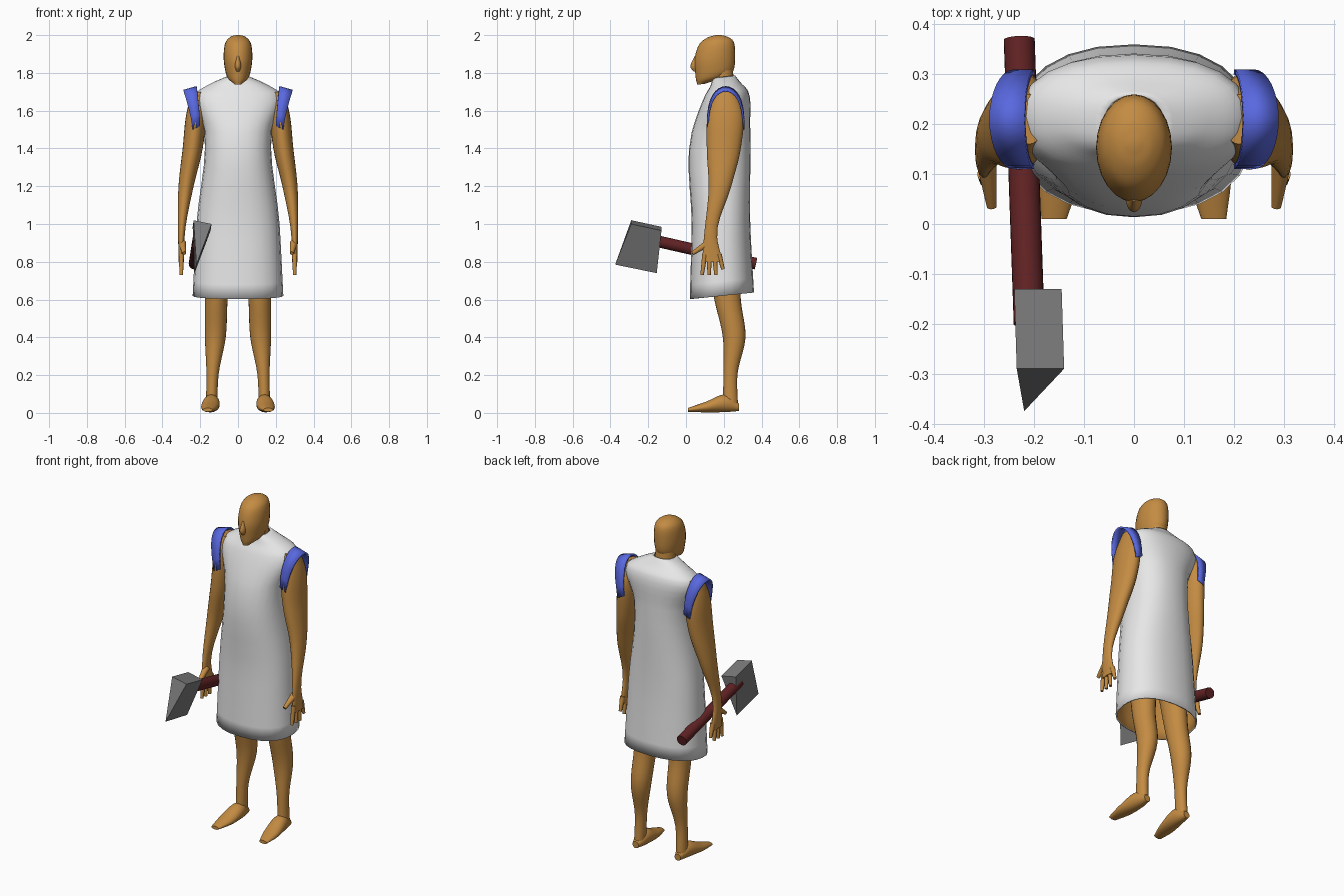
import bpy, bmesh, math
from mathutils import Vector

if "Cube" in bpy.data.objects:
    bpy.data.objects.remove(bpy.data.objects["Cube"])


def material(name, red, green, blue):
    made = bpy.data.materials.new(name)
    made.use_nodes = True
    made.diffuse_color = (red, green, blue, 1)
    shader = next(node for node in made.node_tree.nodes if node.type == 'BSDF_PRINCIPLED')
    shader.inputs["Base Color"].default_value = (red, green, blue, 1)
    return made


skin = material("tan skin", .55, .26, .055)
cloth = material("white cloth", .8, .8, .8)
blue_cloth = material("blue cloth", .1, .14, .75)
wood = material("dark red wood", .12, .016, .017)
steel = material("grey steel", .2, .2, .2)


def spline(keys, steps=5):
    """Smoothly interpolate a few key sections, allowing for uneven spacing."""
    points = [Vector(key) for key in keys]
    spans = [(b - a).length for a, b in zip(points, points[1:])]
    slopes = [(b - a) / span for a, b, span in zip(points, points[1:], spans)]
    tangents = [slopes[0]]
    for before, after, near, far in zip(slopes, slopes[1:], spans, spans[1:]):
        tangents.append((before * far + after * near) / (near + far))
    tangents.append(slopes[-1])
    result = []
    for i, span in enumerate(spans):
        for step in range(steps):
            t = step / steps
            ease = t * t * (3 - 2 * t)
            result.append(points[i].lerp(points[i + 1], ease)
                          + tangents[i] * span * t * (1 - t) ** 2
                          - tangents[i + 1] * span * t * t * (1 - t))
    return result + [points[-1]]


def ring(centre, wide, deep, u=(1, 0, 0), v=(0, 1, 0), power=2, sides=24):
    """Rounded loop with half sizes wide and deep along the directions u and v."""
    loop = []
    for i in range(sides):
        angle = math.tau * i / sides
        c, s = (math.copysign(abs(f(angle)) ** (2 / power), f(angle)) for f in (math.cos, math.sin))
        loop.append(Vector(centre) + Vector(u) * wide * c + Vector(v) * deep * s)
    return loop


def loft(name, rows, materials, solid=True, closed=True, mirror=False, thickness=0):
    """Skin a list of point rows; open shells get a thickness instead of end caps."""
    bm = bmesh.new()
    rows = [[bm.verts.new(point) for point in row] for row in rows]
    for low, high in zip(rows, rows[1:]):
        for i in range(0 if closed else 1, len(low)):
            bm.faces.new((low[i - 1], low[i], high[i], high[i - 1]))
    if solid:
        bm.faces.new(rows[0])
        bm.faces.new(rows[-1])
        bmesh.ops.recalc_face_normals(bm, faces=bm.faces[:])
    mesh = bpy.data.meshes.new(name)
    bm.to_mesh(mesh)
    bm.free()
    mesh.shade_smooth()
    mesh.set_sharp_from_angle(angle=math.radians(40))
    part = bpy.data.objects.new(name, mesh)
    bpy.context.collection.objects.link(part)
    for item in materials:
        mesh.materials.append(item)
    if mirror:
        part.modifiers.new("mirror", 'MIRROR').use_mirror_merge = False
    if thickness:
        shell = part.modifiers.new("thickness", 'SOLIDIFY')
        shell.thickness = thickness
        shell.material_offset = len(materials) - 1


def tube(name, start, end, thick, thin, colour, mirror=False):
    """Tapered round bar between two points."""
    start, end = Vector(start), Vector(end)
    along = (end - start).normalized()
    side = along.cross(Vector((1, 0, 0))).normalized()
    rows = [ring(at, size, size, side, along.cross(side)) for at, size in ((start, thick), (end, thin))]
    loft(name, rows, [colour], mirror=mirror)


def upright(keys, power=2):
    """Loops across the middle, from height, half width, front and back; they rise to the rear."""
    return [ring((0, (front + back) / 2, z), wide, (back - front) / 2, v=(0, 1, .1), power=power)
            for z, wide, front, back in spline(keys)]


def limb(name, keys):
    """Mirrored limb from height, x, y, half width and half depth."""
    rows = [ring((x, y, z), wide, deep) for z, x, y, wide, deep in spline(keys)]
    loft(name, rows, [skin], mirror=True)


# Head, nose and neck
loft("head", upright([
    (1.74, .02, .06, .1),
    (1.8, .065, .05, .25),
    (1.88, .076, .045, .26),
    (1.96, .067, .07, .25),
    (1.99, .04, .11, .21),
    (2, .01, .15, .17)]), [skin])
loft("nose", upright([
    (1.81, .01, .04, .08),
    (1.83, .016, .025, .08),
    (1.89, .008, .045, .08)]), [skin])
tube("neck", (0, .2, 1.66), (0, .19, 1.86), .06, .055, skin)

# Long tunic, open at the hem, with a skin coloured inner side
loft("tunic", upright([
    (.62, .24, .02, .36),
    (1, .22, .03, .34),
    (1.5, .18, .03, .34),
    (1.69, .225, .1, .33),
    (1.74, .15, .13, .29),
    (1.78, .06, .14, .26)], power=2.3), [cloth, skin], solid=False, thickness=.008)


# Flared cap sleeves: a band arching over each shoulder
def sleeve_edge(x, flare, height):
    edge = []
    for i in range(17):
        angle = math.pi * i / 16
        rise = math.sin(angle)
        edge.append(Vector((x + flare * rise, .21 + .1 * math.cos(angle), height + .21 * abs(rise) ** .75)))
    return edge


sleeve_rows = [sleeve_edge(.2, .02, 1.52), sleeve_edge(.24, .05, 1.5)]
loft("cap_sleeve", sleeve_rows, [blue_cloth], solid=False, closed=False, mirror=True, thickness=.01)

# Arms down to the palms
limb("arm", [
    (1.7, .21, .21, .03, .05),
    (1.6, .22, .21, .05, .09),
    (1.4, .24, .2, .053, .09),
    (1.2, .275, .18, .04, .06),
    (.93, .3, .13, .017, .035),
    (.8, .3, .14, .014, .055)])

# Fingers fan out from the palm, and the thumb points forward
for i in range(4):
    tip = .76 if i == 3 else .73
    tube(f"finger_{i + 1}", (.3, .1 + i / 40, .84), (.3, .085 + i / 27, tip), .014, .009, skin, mirror=True)
tube("thumb", (.295, .12, .9), (.285, .035, .845), .02, .01, skin, mirror=True)

# Legs and feet
limb("leg", [
    (.04, .14, .235, .03, .04),
    (.2, .135, .235, .032, .037),
    (.4, .12, .255, .055, .06),
    (.6, .115, .22, .06, .07),
    (1, .09, .2, .08, .11)])
heel_to_toe = [
    (.28, .14, .02, .03, .02),
    (.22, .14, .04, .05, .045),
    (.1, .15, .045, .03, .027),
    (.01, .16, .025, .016, .01)]
foot_rows = [ring((x, y, z), wide, tall, v=(0, 0, 1)) for y, x, wide, z, tall in spline(heel_to_toe)]
loft("foot", foot_rows, [skin], mirror=True)

# Axe: round handle and a wedge head that narrows to its lower edge
tube("axe_handle", (-.23, .37, .79), (-.21, -.2, .92), .031, .031, wood)
back = [(-.24, -.13, .985), (-.145, -.13, .965), (-.23, -.155, .74)]
front = [(-.235, -.29, 1.02), (-.14, -.29, 1), (-.22, -.375, .785)]
loft("axe_head", [back, front], [steel])
